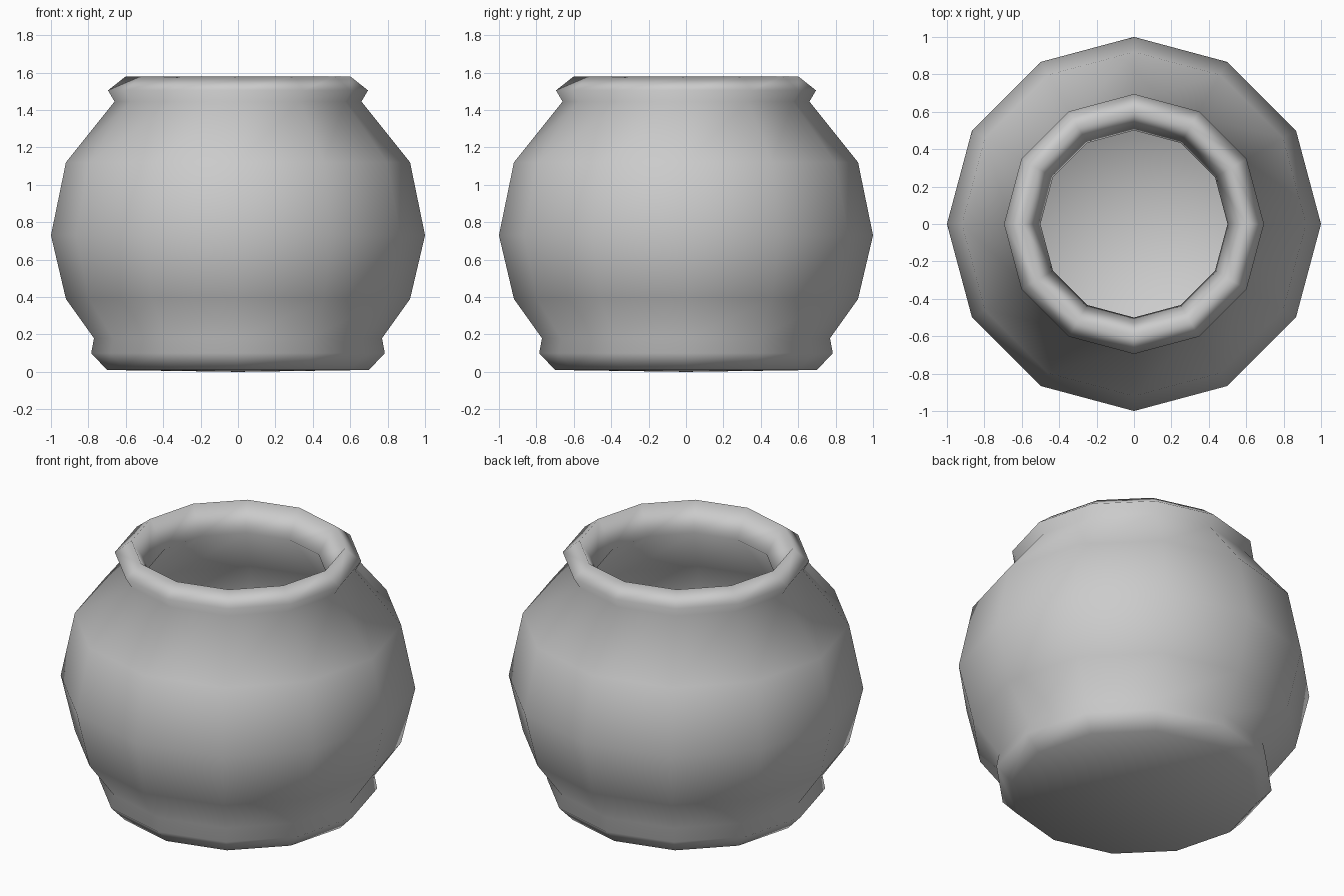
import bpy, bmesh
from math import sin, cos, tau

if "Cube" in bpy.data.objects:
    bpy.data.objects.remove(bpy.data.objects["Cube"])

SIDES = 12

# Closed half-section (radius, height): underside, outer wall, lip, inner wall, floor
PROFILE = [
    (0, 0), (0.70, 0.01), (0.785, 0.10), (0.77, 0.18), (0.92, 0.39),
    (1.0, 0.73), (0.92, 1.12), (0.66, 1.445), (0.695, 1.505), (0.60, 1.58),
    (0.50, 1.42), (0.79, 1.08), (0.87, 0.73), (0.80, 0.43), (0.63, 0.15),
    (0, 0.13),
]


def lathe(name, profile, sides):
    bm = bmesh.new()
    rings = []
    for r, z in profile:
        n = sides if r > 0 else 1
        rings.append([bm.verts.new((r * cos(tau * i / sides), r * sin(tau * i / sides), z))
                      for i in range(n)])
    for a, b in zip(rings, rings[1:]):
        for i in range(sides):
            j = (i + 1) % sides
            if len(a) == 1:
                bm.faces.new((a[0], b[j], b[i]))
            elif len(b) == 1:
                bm.faces.new((a[i], a[j], b[0]))
            else:
                bm.faces.new((a[i], a[j], b[j], b[i]))
    bmesh.ops.recalc_face_normals(bm, faces=bm.faces[:])
    for f in bm.faces:
        f.smooth = True
    mesh = bpy.data.meshes.new(name)
    bm.to_mesh(mesh)
    bm.free()
    obj = bpy.data.objects.new(name, mesh)
    bpy.context.collection.objects.link(obj)
    return obj


# Low-poly, smooth-shaded hollow pot
lathe("pot", PROFILE, SIDES)
